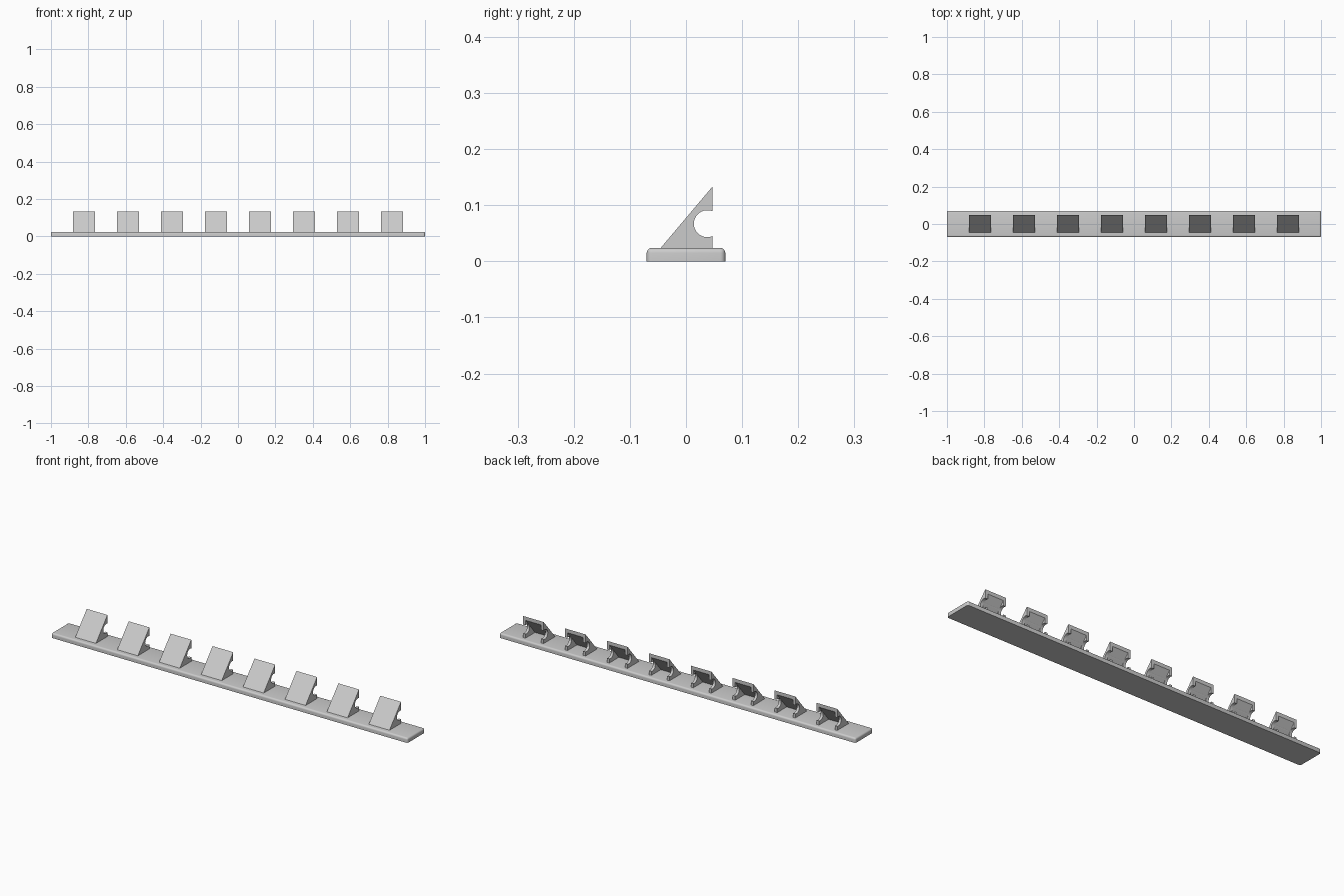
import bpy, bmesh, math

cube = bpy.data.objects.get("Cube")
if cube:
    bpy.data.objects.remove(cube, do_unlink=True)

# Single grey material
grey = bpy.data.materials.new("plain grey")
grey.use_nodes = True
colour = (0.6, 0.6, 0.6, 1)
grey.diffuse_color = colour
grey.node_tree.nodes["Principled BSDF"].inputs["Base Color"].default_value = colour


def add_object(name, mesh):
    ob = bpy.data.objects.new(name, mesh)
    bpy.context.collection.objects.link(ob)
    return ob


def prism(name, profile, width):
    """Extrude a (y, z) profile along x, centred on x = 0."""
    bm = bmesh.new()
    face = bm.faces.new([bm.verts.new((-width / 2, y, z)) for y, z in profile])
    out = bmesh.ops.extrude_face_region(bm, geom=[face])
    verts = [v for v in out["geom"] if isinstance(v, bmesh.types.BMVert)]
    bmesh.ops.translate(bm, verts=verts, vec=(width, 0, 0))
    bmesh.ops.recalc_face_normals(bm, faces=bm.faces)
    mesh = bpy.data.meshes.new(name)
    bm.to_mesh(mesh)
    bm.free()
    return add_object(name, mesh)


# Base strip: rounded top and upright edges, flat underside
BASE_H = 0.024
bm = bmesh.new()
bmesh.ops.create_cube(bm, size=1)
bmesh.ops.scale(bm, vec=(2, 0.14, BASE_H), verts=bm.verts)
bmesh.ops.translate(bm, vec=(0, 0, BASE_H / 2), verts=bm.verts)
edges = [e for e in bm.edges if any(v.co.z > 0.01 for v in e.verts)]
bmesh.ops.bevel(bm, geom=edges, offset=0.009, segments=5, profile=0.5, affect='EDGES')
mesh = bpy.data.meshes.new("base_strip")
bm.to_mesh(mesh)
bm.free()
base = add_object("base_strip", mesh)
base.data.materials.append(grey)
bpy.context.view_layer.objects.active = base
base.select_set(True)
bpy.ops.object.shade_smooth_by_angle(angle=math.radians(40))
base.select_set(False)

# Wedge outline with a round notch in its upright back edge
WIDTH, WALL, PLATE = 0.116, 0.014, 0.0185
TOE, BACK, APEX, SINK = -0.045, 0.047, 0.133, 0.02
slope = (APEX - BASE_H) / (BACK - TOE)
cy, cz, r = 0.038, 0.067, 0.024
start = math.acos((BACK - cy) / r)
steps = 24
arc = []
for i in range(steps + 1):
    a = -start - (2 * math.pi - 2 * start) * i / steps
    arc.append((cy + r * math.cos(a), cz + r * math.sin(a)))
outline = [(TOE, BASE_H), (TOE, SINK), (BACK, SINK)] + arc + [(BACK, APEX)]
wedge = prism("wedge_holder", outline, WIDTH)

# Hollow between the side walls, behind the sloping plate
def inner(y):
    return BASE_H + slope * (y - TOE) - PLATE

low, far = 0.01, 0.07
low_y = TOE + (low - BASE_H + PLATE) / slope
hollow = prism("hollow_cutter", [(low_y, low), (far, low), (far, inner(far))],
               WIDTH - 2 * WALL)
hollow.hide_render = True
mod = wedge.modifiers.new("hollow", 'BOOLEAN')
mod.operation = 'DIFFERENCE'
mod.solver = 'EXACT'
mod.object = hollow
graph = bpy.context.evaluated_depsgraph_get()
holder_mesh = bpy.data.meshes.new_from_object(wedge.evaluated_get(graph))
bpy.data.objects.remove(wedge, do_unlink=True)
bpy.data.objects.remove(hollow, do_unlink=True)
holder_mesh.materials.clear()
holder_mesh.materials.append(grey)

# Row of eight equal holders
COUNT, STEP = 8, 0.2353
for i in range(COUNT):
    holder = add_object(f"wedge_holder_{i + 1}", holder_mesh)
    holder.location.x = (i - (COUNT - 1) / 2) * STEP
